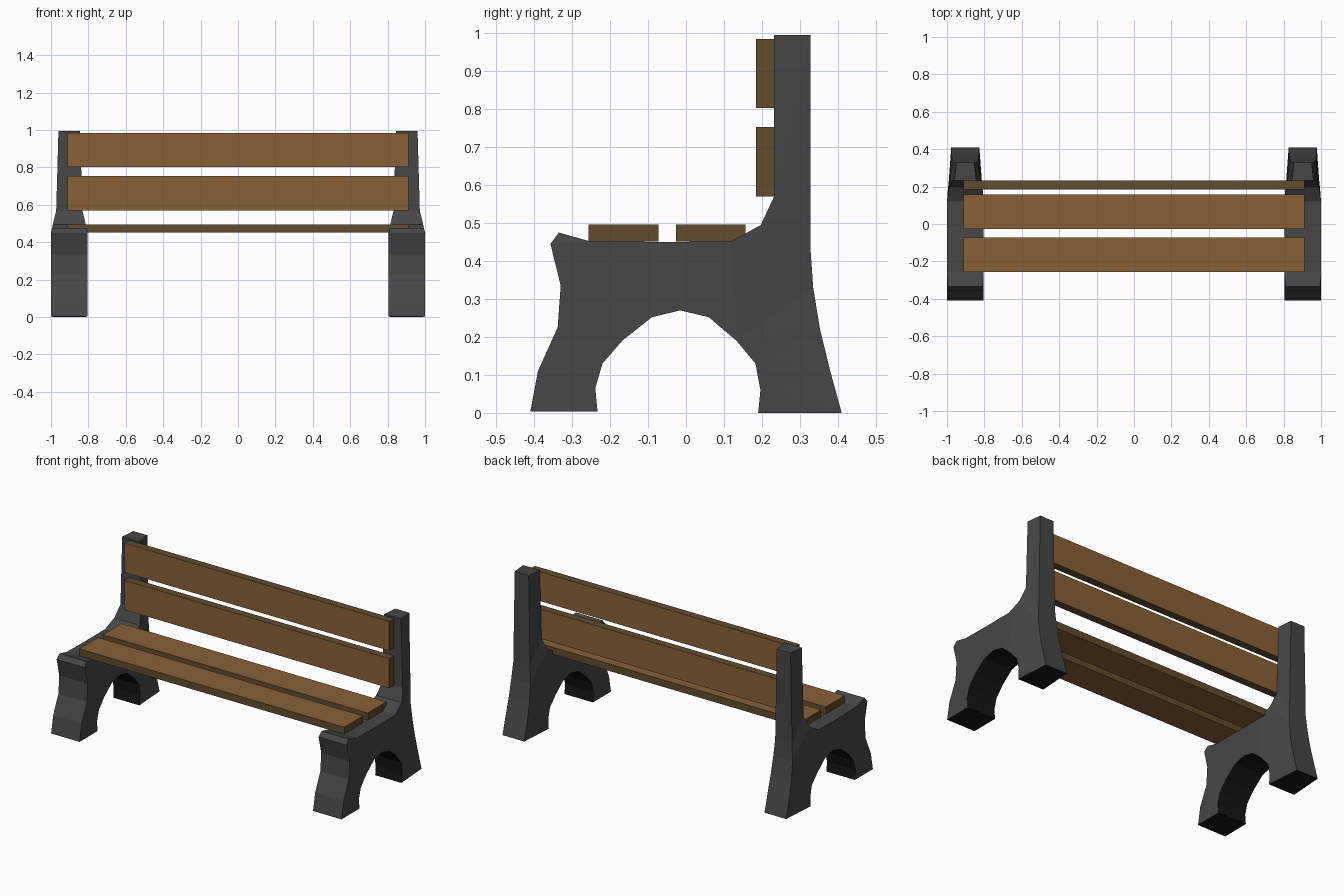
import bpy, bmesh

if "Cube" in bpy.data.objects:
    bpy.data.objects.remove(bpy.data.objects["Cube"])

def material(name, rgb):
    m = bpy.data.materials.new(name)
    m.diffuse_color = (*rgb, 1)
    m.use_nodes = True
    m.node_tree.nodes["Principled BSDF"].inputs["Base Color"].default_value = m.diffuse_color
    return m

wood = material("brown wood", (0.25, 0.12, 0.04))
edge_wood = material("dark brown edge", (0.122, 0.073, 0.028))
iron = material("dark iron", (0.063, 0.063, 0.063))
black = material("black underside", (0.008, 0.008, 0.008))

# side frame outline: (y, z, half thickness)
PROFILE = [
    (0.41, 0, .075), (0.38, .11, .074), (.353, .22, .071), (.335, .33, .066),
    (.328, .43, .058), (.328, .995, .048),                      # rear edge
    (.232, .995, .058), (.232, .57, .070), (.197, .495, .088),  # post front
    (.12, .452, .097), (-.06, .45, .098), (-.257, .453, .098),  # seat rest
    (-.335, .475, .092), (-.357, .445, .097),
    (-.33, .335, .098), (-.338, .225, .098), (-.39, .11, .098), (-.41, .004, .098),
    (-.233, .004, .098), (-.239, .065, .098), (-.22, .13, .098), (-.168, .19, .098),
    (-.09, .252, .098), (-.015, .27, .098), (.06, .252, .098), (.133, .19, .097),
    (.183, .13, .093), (.196, .06, .091), (.19, 0, .09),        # arch
]
UNDERSIDE_START = 17  # first outline segment of feet soles and arch

def finish(bm, name, mats):
    bmesh.ops.recalc_face_normals(bm, faces=bm.faces)
    me = bpy.data.meshes.new(name)
    bm.to_mesh(me)
    bm.free()
    for m in mats:
        me.materials.append(m)
    ob = bpy.data.objects.new(name, me)
    bpy.context.collection.objects.link(ob)

def side_frame(name, cx):
    bm = bmesh.new()
    a = [bm.verts.new((cx - h, y, z)) for y, z, h in PROFILE]
    b = [bm.verts.new((cx + h, y, z)) for y, z, h in PROFILE]
    n = len(a)
    for i in range(n):
        j = (i + 1) % n
        f = bm.faces.new((a[i], a[j], b[j], b[i]))
        f.material_index = int(i >= UNDERSIDE_START)
    caps = [bm.faces.new(a), bm.faces.new(b[::-1])]
    bm.normal_update()
    bmesh.ops.triangulate(bm, faces=caps)
    finish(bm, name, (iron, black))

def slat(name, y0, y1, z0, z1):
    bm = bmesh.new()
    bmesh.ops.create_cube(bm, size=1)
    for v in bm.verts:
        v.co = (v.co.x * 1.824, y1 if v.co.y > 0 else y0, z1 if v.co.z > 0 else z0)
    # the two broad faces are light, the narrow edges are dark
    broad = max(f.calc_area() for f in bm.faces) * 0.9
    for f in bm.faces:
        f.material_index = int(f.calc_area() < broad)
    finish(bm, name, (wood, edge_wood))

# end supports
side_frame("left_frame", -0.902)
side_frame("right_frame", 0.902)

# seat and backrest planks
slat("front_seat_slat", -.257, -.073, .452, .496)
slat("rear_seat_slat", -.026, .157, .452, .496)
slat("lower_back_slat", .185, .233, .57, .753)
slat("upper_back_slat", .185, .233, .803, .985)
